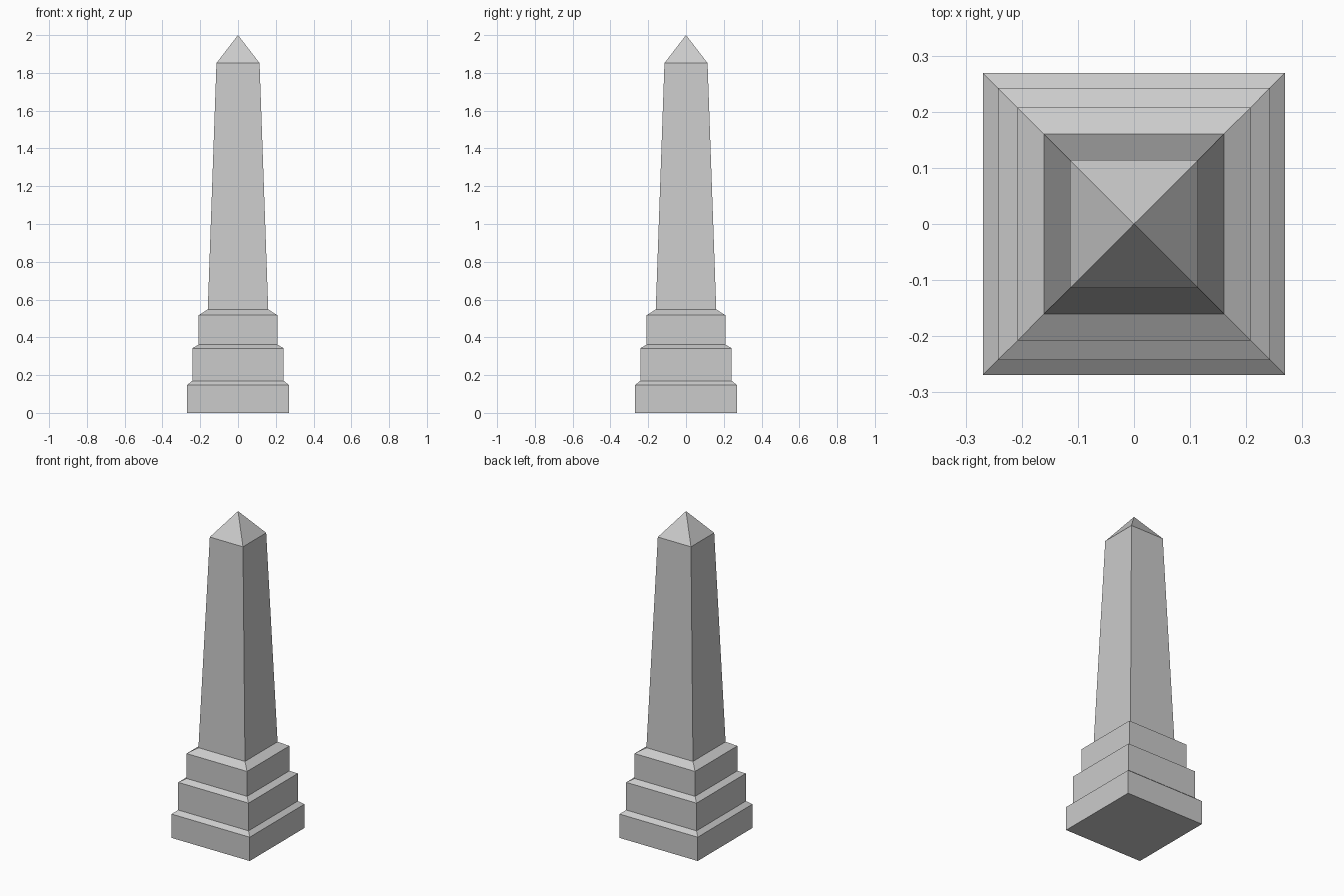
import bpy
import bmesh

if "Cube" in bpy.data.objects:
    bpy.data.objects.remove(bpy.data.objects["Cube"])

# Square profile from the ground up: (half width, height)
PROFILE = [
    (0.269, 0.0), (0.269, 0.148),    # bottom tier
    (0.242, 0.17), (0.242, 0.342),   # middle tier
    (0.208, 0.362), (0.208, 0.517),  # top tier
    (0.16, 0.548), (0.114, 1.852),   # tapered shaft
]
APEX_Z = 2.0


def square_ring(bm, half, z):
    corners = ((-1, -1), (1, -1), (1, 1), (-1, 1))
    return [bm.verts.new((sx * half, sy * half, z)) for sx, sy in corners]


bm = bmesh.new()
rings = [square_ring(bm, half, z) for half, z in PROFILE]

# Underside
bm.faces.new(reversed(rings[0]))

# Stepped pedestal and shaft walls
for low, high in zip(rings, rings[1:]):
    for i in range(4):
        j = (i + 1) % 4
        bm.faces.new((low[i], low[j], high[j], high[i]))

# Pyramid cap
apex = bm.verts.new((0, 0, APEX_Z))
for i in range(4):
    bm.faces.new((rings[-1][i], rings[-1][(i + 1) % 4], apex))

mesh = bpy.data.meshes.new("obelisk")
bm.to_mesh(mesh)
bm.free()
bpy.context.collection.objects.link(bpy.data.objects.new("obelisk", mesh))
